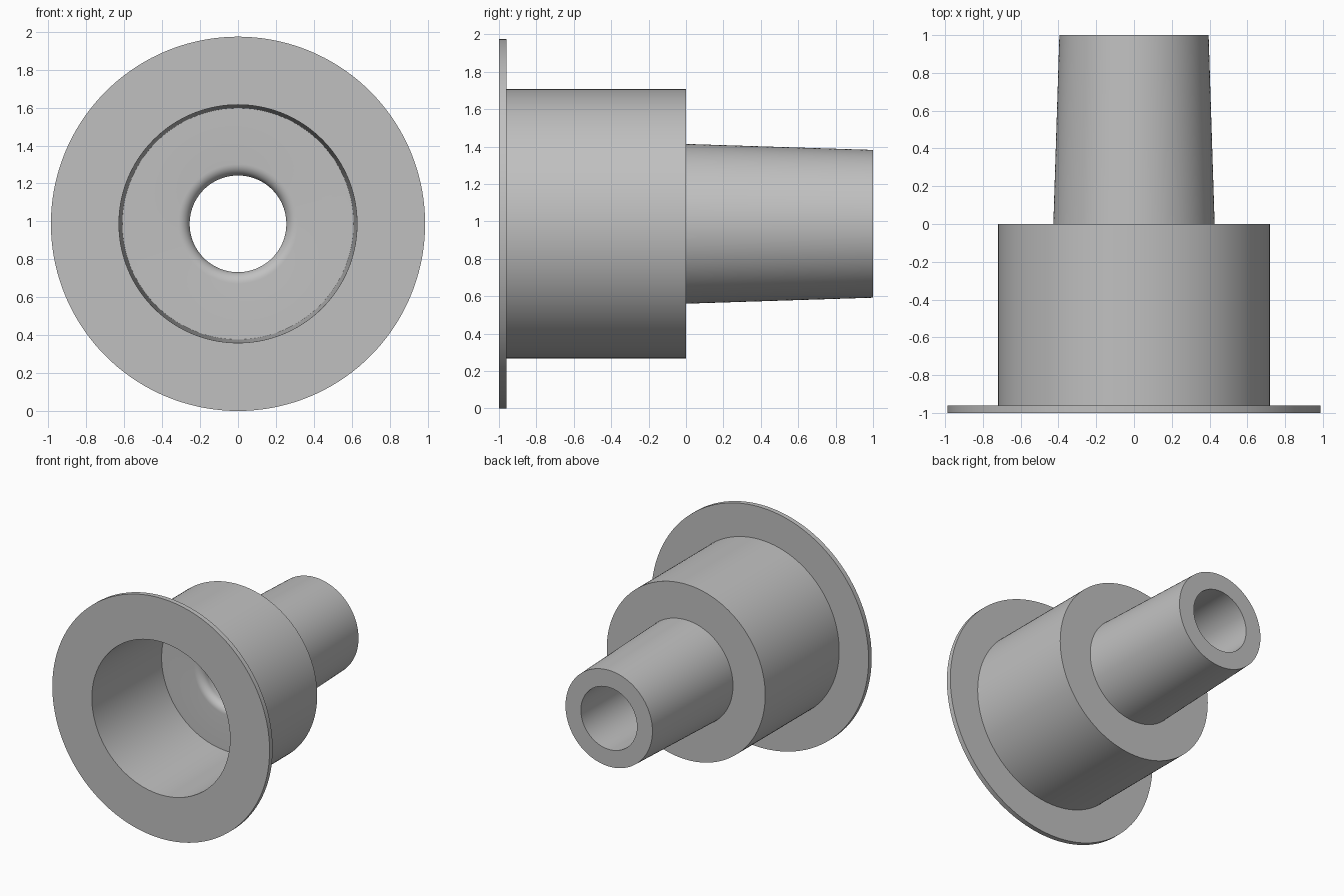
import bpy
import bmesh
import math
from mathutils import Matrix, Vector

if "Cube" in bpy.data.objects:
    bpy.data.objects.remove(bpy.data.objects["Cube"], do_unlink=True)

SEGMENTS = 144
FLANGE_R = 0.987
BORE_R = 0.255
FILLET_R = 0.06
FLOOR_Y = -0.12

# Plain grey material
grey = bpy.data.materials.new("plain_grey")
grey.use_nodes = True
colour = (0.53, 0.53, 0.53, 1.0)
grey.diffuse_color = colour
grey.node_tree.nodes["Principled BSDF"].inputs["Base Color"].default_value = colour


def lathe(name, profile, centre):
    """Revolve a closed (radius, y) profile around the y axis."""
    bm = bmesh.new()
    verts = [bm.verts.new((r, y, 0)) for r, y in profile]
    edges = [bm.edges.new((a, b)) for a, b in zip(verts, verts[1:] + verts[:1])]
    bmesh.ops.spin(bm, geom=verts + edges, cent=(0, 0, 0), axis=(0, 1, 0),
                   angle=math.tau, steps=SEGMENTS, use_duplicate=False)
    bmesh.ops.remove_doubles(bm, verts=bm.verts, dist=1e-4)
    bmesh.ops.recalc_face_normals(bm, faces=bm.faces)
    bm.transform(Matrix.Translation(Vector(centre)))
    mesh = bpy.data.meshes.new(name)
    bm.to_mesh(mesh)
    bm.free()
    mesh.materials.append(grey)
    obj = bpy.data.objects.new(name, mesh)
    bpy.context.collection.objects.link(obj)
    bpy.ops.object.select_all(action="DESELECT")
    obj.select_set(True)
    bpy.context.view_layer.objects.active = obj
    bpy.ops.object.shade_smooth_by_angle(angle=math.radians(30))
    return obj


# Outside: thin flange, wide barrel, tapered spout
outside = [(FLANGE_R, -1), (FLANGE_R, -0.96), (0.72, -0.96), (0.72, 0),
           (0.427, 0), (0.395, 1)]

# Inside: straight bore, rounded bore entry, tapered socket
inside = [(BORE_R, 1)]
for i in range(9):
    a = math.pi / 2 * i / 8
    inside.append((BORE_R + FILLET_R * (1 - math.cos(a)),
                   FLOOR_Y + FILLET_R * (1 - math.sin(a))))
inside += [(0.61, FLOOR_Y), (0.628, -1)]

lathe("flanged_stepped_sleeve", outside + inside, (0, 0, FLANGE_R))
